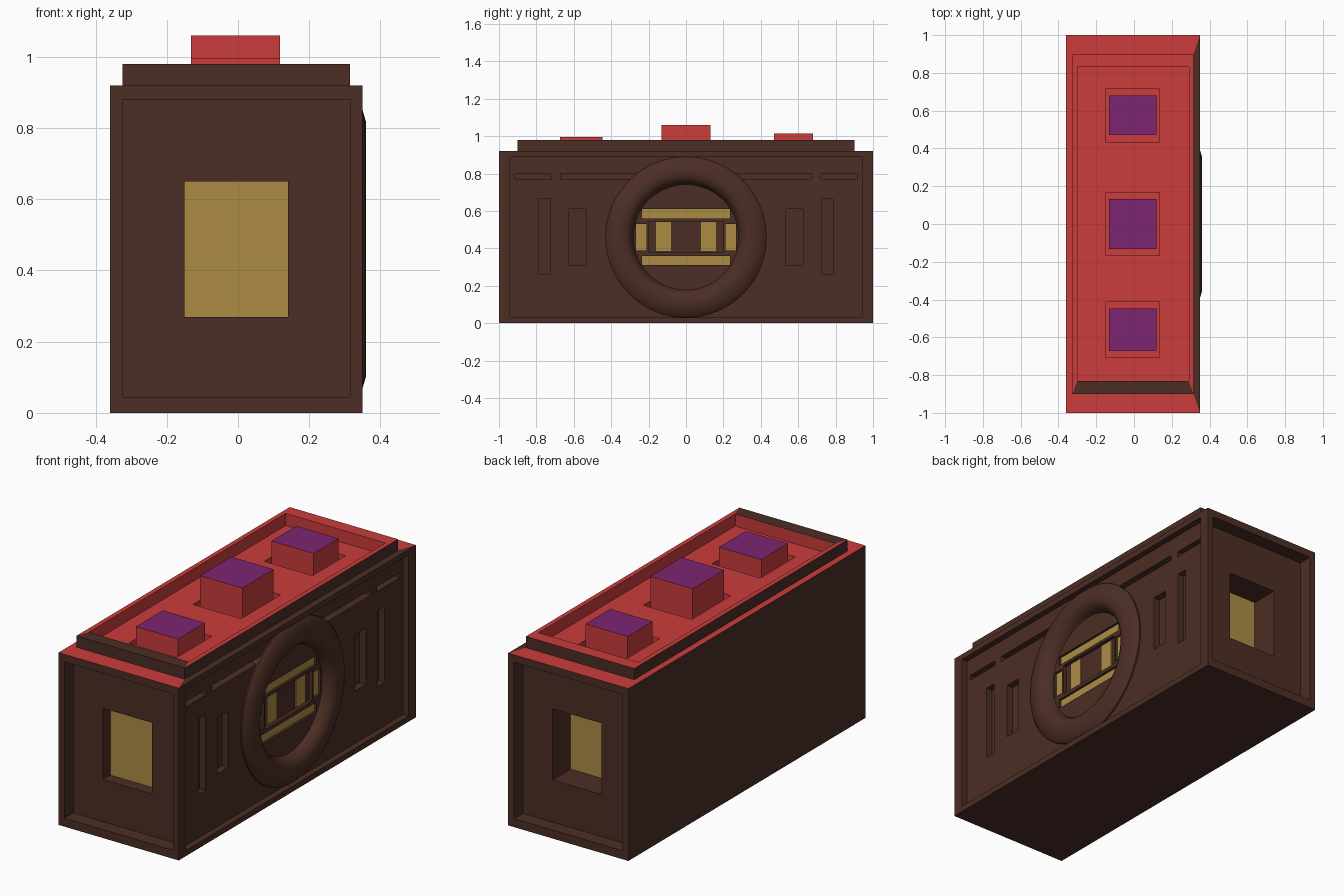
import bpy, bmesh, math
from mathutils import Matrix

old = bpy.data.objects.get("Cube")
if old:
    bpy.data.objects.remove(old, do_unlink=True)


def material(name, rgb):
    m = bpy.data.materials.new(name)
    m.use_nodes = True
    m.diffuse_color = (*rgb, 1)
    m.node_tree.nodes["Principled BSDF"].inputs["Base Color"].default_value = (*rgb, 1)
    return m


BROWN = material("dark brown", (0.072, 0.027, 0.018))
RED = material("red", (0.60, 0.045, 0.045))
GOLD = material("gold", (0.42, 0.265, 0.06))
PURPLE = material("purple", (0.20, 0.018, 0.165))


def add_box(bm, xs, ys, zs):
    """Axis-aligned box from three (low, high) ranges."""
    c = [(a + b) / 2 for a, b in (xs, ys, zs)]
    s = [b - a for a, b in (xs, ys, zs)]
    bmesh.ops.create_cube(bm, size=1, matrix=Matrix.Translation(c) @ Matrix.Diagonal((*s, 1)))


def make(name, bm, *mats):
    mesh = bpy.data.meshes.new(name)
    bmesh.ops.recalc_face_normals(bm, faces=bm.faces)
    bm.to_mesh(mesh)
    bm.free()
    for m in mats:
        mesh.materials.append(m)
    ob = bpy.data.objects.new(name, mesh)
    bpy.context.collection.objects.link(ob)
    return ob


def boxes(name, ranges, *mats):
    bm = bmesh.new()
    for r in ranges:
        add_box(bm, *r)
    return make(name, bm, *mats)


def boolean(target, tool, operation):
    mod = target.modifiers.new("cut", "BOOLEAN")
    mod.object, mod.operation, mod.solver = tool, operation, "EXACT"
    bpy.context.view_layer.objects.active = target
    bpy.ops.object.modifier_apply(modifier=mod.name)
    bpy.data.objects.remove(tool, do_unlink=True)


def both(lo, hi):
    """A y range and its mirror image."""
    return [(lo, hi), (-hi, -lo)]


# Body block with a raised deck
PANEL, LENS, MID = 0.317, 0.30, 0.46
body = boxes("body", [((-0.36, 0.35), (-1, 1), (0, 0.92))], BROWN, RED)
deck = boxes("deck", [((-0.325, 0.315), (-0.9, 0.9), (0.8, 0.98))], BROWN)
boolean(body, deck, "UNION")

# Framed panels on the side and both ends, and the tray in the deck
cuts = [((PANEL, 0.5), (-0.94, 0.94), (0.03, 0.89)),
        ((-0.3, 0.29), (-0.83, 0.83), (0.915, 1.1))]
cuts += [((-0.325, 0.315), y, (0.045, 0.88)) for y in both(0.925, 1.1)]
boolean(body, boxes("recess_cutter", cuts, BROWN), "DIFFERENCE")

# End windows, side slots and button sockets
BUTTONS = [(0.575, 0.105, 1.015), (0, 0.132, 1.06), (-0.56, 0.113, 0.995)]
slots = [(0.725, 0.785, 0.26, 0.665), (0.535, 0.625, 0.31, 0.61), (0.72, 0.915, 0.77, 0.797)]
cuts = [((-0.15, 0.14), (-1.1, -0.86), (0.27, 0.65)),
        ((-0.15, 0.14), (0.77, 1.1), (0.27, 0.65)),
        ((0.28, 0.5), (-0.67, 0.67), (0.77, 0.8))]
for lo, hi, z0, z1 in slots:
    cuts += [((0.28, 0.5), y, (z0, z1)) for y in both(lo, hi)]
for y, half, top in BUTTONS:
    cuts.append(((-0.15, 0.135), (y - half - 0.035, y + half + 0.035), (0.87, 1.1)))
boolean(body, boxes("slot_cutter", cuts, BROWN), "DIFFERENCE")

# Round well inside the ring
bm = bmesh.new()
bmesh.ops.create_cone(bm, cap_ends=True, segments=64, radius1=0.29, radius2=0.29, depth=0.2,
                      matrix=Matrix.Translation((LENS + 0.1, 0, MID)) @ Matrix.Rotation(math.pi / 2, 4, "Y"))
boolean(body, make("well_cutter", bm, BROWN), "DIFFERENCE")

# Pockets in the well: bars above and below, side blocks, centre opening
bars = [((-0.235, 0.235), z) for z in ((0.56, 0.61), (0.31, 0.36))]
sides = [(y, (0.39, 0.53)) for y in both(0.21, 0.268)]
centre = [((-0.2, 0.2), (0.38, 0.545))]
cuts = [((0.28, 0.5), y, z) for y, z in bars + sides + centre]
boolean(body, boxes("pocket_cutter", cuts, BROWN), "DIFFERENCE")

# Tray and socket faces are red
for p in body.data.polygons:
    c = p.center
    inside = -0.301 < c.x < 0.291 and abs(c.y) < 0.831
    p.material_index = int(inside and c.z > 0.865)

# Gold plates at the bottom of the pockets and windows
inner = [(y, (0.385, 0.54)) for y in both(0.08, 0.16)]
boxes("well_plates", [((0.278, 0.287), y, z) for y, z in bars + sides + inner], GOLD)
boxes("front_window", [((-0.15, 0.14), (-0.863, -0.855), (0.27, 0.65))], GOLD)
boxes("back_window", [((-0.15, 0.14), (0.765, 0.773), (0.27, 0.65))], GOLD)

# Push buttons with purple tops
for name, (y, half, top) in zip(("back", "middle", "front"), BUTTONS):
    button = boxes(name + "_button", [((-0.132, 0.118), (y - half, y + half), (0.86, top))], RED, PURPLE)
    for p in button.data.polygons:
        p.material_index = int(p.normal.z > 0.5)

# Rounded ring on the side, lathed round the x axis
profile = [(0.29, 0.29), (0.43, 0.29), (0.43, 0.325), (0.415, 0.34), (0.39, 0.35), (0.355, 0.36),
           (0.325, 0.356), (0.305, 0.345), (0.29, 0.325), (0.28, 0.295)]
bm = bmesh.new()
verts = [bm.verts.new((x, 0, MID + r)) for r, x in profile]
edges = [bm.edges.new((verts[i - 1], v)) for i, v in enumerate(verts)]
bmesh.ops.spin(bm, geom=verts + edges, cent=(0, 0, MID), axis=(1, 0, 0), angle=math.tau,
               steps=64, use_merge=True, use_duplicate=False)
bmesh.ops.remove_doubles(bm, verts=bm.verts, dist=0.0001)
ring = make("side_ring", bm, BROWN)
bpy.ops.object.select_all(action="DESELECT")
ring.select_set(True)
bpy.context.view_layer.objects.active = ring
bpy.ops.object.shade_smooth_by_angle(angle=math.radians(40))
